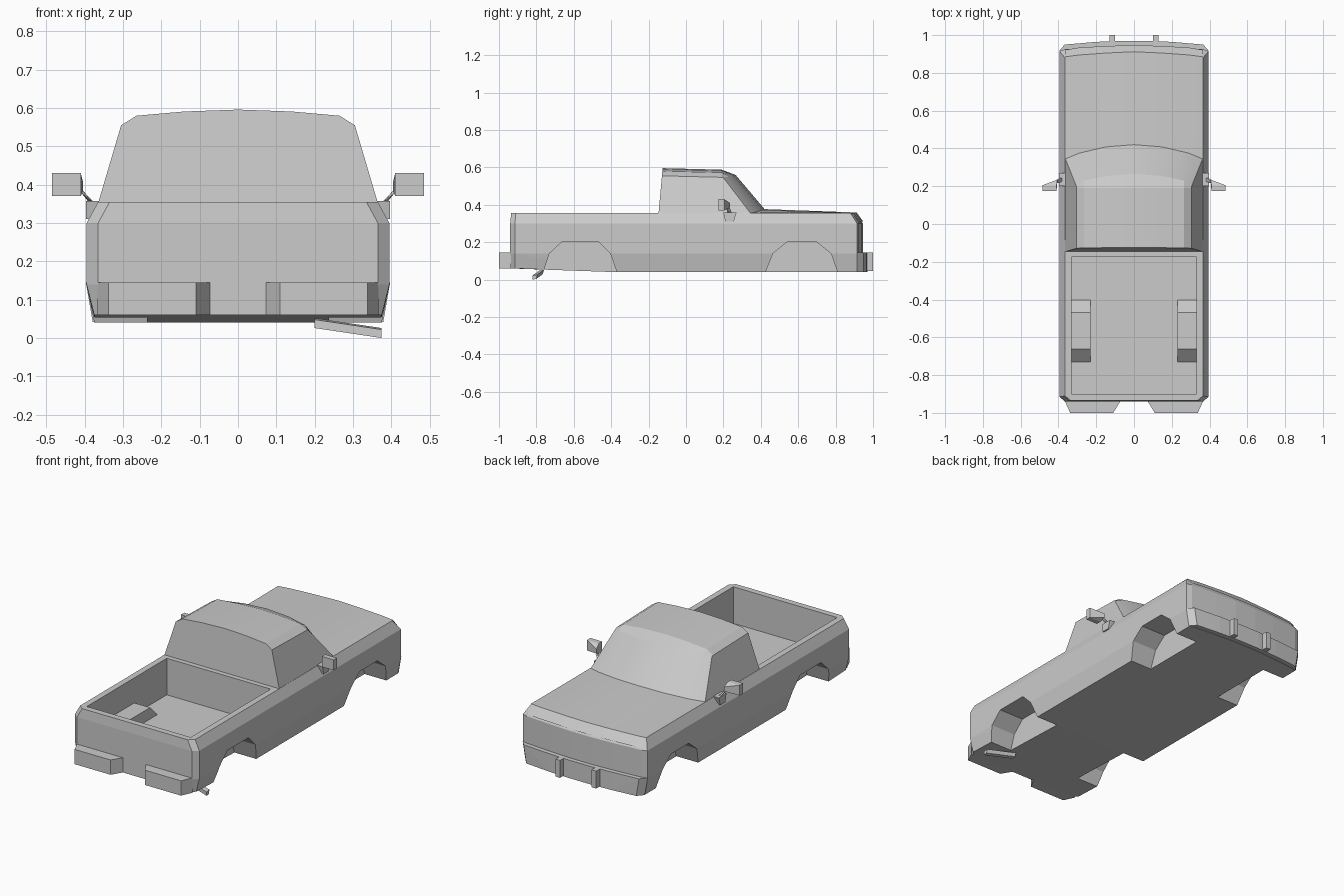
import bpy, bmesh, math

cube = bpy.data.objects.get("Cube")
if cube:
    bpy.data.objects.remove(cube)

paint = bpy.data.materials.new("plain grey")
paint.use_nodes = True
grey = (0.6, 0.6, 0.6, 1)
paint.diffuse_color = grey
paint.node_tree.nodes["Principled BSDF"].inputs["Base Color"].default_value = grey


def finish(name, bm):
    bmesh.ops.recalc_face_normals(bm, faces=bm.faces)
    mesh = bpy.data.meshes.new(name)
    bm.to_mesh(mesh)
    bm.free()
    mesh.materials.append(paint)
    obj = bpy.data.objects.new(name, mesh)
    bpy.context.collection.objects.link(obj)
    return obj


def hull(name, points):
    """Convex solid around the points, with flat regions merged."""
    bm = bmesh.new()
    for p in points:
        bm.verts.new(p)
    bmesh.ops.convex_hull(bm, input=bm.verts)
    bmesh.ops.delete(bm, geom=[v for v in bm.verts if not v.link_faces], context='VERTS')
    bmesh.ops.dissolve_limit(bm, angle_limit=0.01, verts=bm.verts, edges=bm.edges)
    return finish(name, bm)


def box(name, xs, ys, zs):
    return hull(name, [(x, y, z) for x in xs for y in ys for z in zs])


def prism(name, profile, xs):
    """Side profile of (y, z) stretched between two x values."""
    return hull(name, [(x, y, z) for x in xs for y, z in profile])


def combine(target, tool, operation):
    mod = target.modifiers.new(operation, 'BOOLEAN')
    mod.operation = operation
    mod.solver = 'EXACT'
    mod.object = tool
    bpy.context.view_layer.objects.active = target
    bpy.ops.object.modifier_apply(modifier=mod.name)
    bpy.data.objects.remove(tool)


def both(points):
    return [(s * x, y, z) for s in (1, -1) for x, y, z in points]


def smooth(obj, degrees):
    bpy.ops.object.select_all(action='DESELECT')
    obj.select_set(True)
    bpy.context.view_layer.objects.active = obj
    bpy.ops.object.shade_smooth_by_angle(angle=math.radians(degrees))


# Lower body: stacked outlines of height, half width, rear and front
points = []
for z, w, rear, front in ((0.04, 0.375, -0.94, 0.925), (0.14, 0.395, -0.94, 0.925),
                          (0.30, 0.395, -0.94, 0.925), (0.355, 0.365, -0.935, 0.89)):
    low = 0.06 if z < 0.1 else z
    points += both([(w - 0.03, rear, low), (w, rear + 0.025, low), (w, -0.37, z),
                    (w, front - 0.01, z), (w - 0.03, front, z),
                    (0.2, front + 0.013, z), (0.07, front + 0.02, z)])
body = hull("body", points)

# Cargo bed, wheel boxes inside it, and wheel wells
rear_arch = [(-0.77, 0.0), (-0.76, 0.05), (-0.73, 0.14), (-0.66, 0.205),
             (-0.47, 0.205), (-0.405, 0.14), (-0.37, 0.04), (-0.36, 0.0)]
front_arch = [(0.41, 0.0), (0.425, 0.04), (0.465, 0.14), (0.54, 0.2),
              (0.70, 0.2), (0.775, 0.14), (0.81, 0.04), (0.82, 0.0)]
combine(body, box("bed_cutter", (-0.33, 0.33), (-0.9, -0.175), (0.145, 0.5)), 'DIFFERENCE')
wheel_box = [(y * 1.01 + 0.0056, z + 0.006) for y, z in rear_arch[2:6]]
wheel_box += [(-0.73, 0.1), (-0.405, 0.1)]
for side in (1, -1):
    combine(body, prism("wheel_box", wheel_box, (side * 0.23, side * 0.345)), 'UNION')
    for arch in (rear_arch, front_arch):
        combine(body, prism("well_cutter", arch, (side * 0.237, side * 0.5)), 'DIFFERENCE')


def grid(name, rows, side_rows=False):
    """Surface through mirrored rows of points, given from the edge to the middle."""
    bm = bmesh.new()
    lines = []
    for row in rows:
        full = row + [(-x, y, z) for x, y, z in reversed(row[:-1])]
        lines.append([bm.verts.new(p) for p in full])
    for a, b in zip(lines, lines[1:]):
        for i in range(len(a) - 1):
            bm.faces.new((a[i], a[i + 1], b[i + 1], b[i]))
    if side_rows:
        for end in (0, -1):
            bm.faces.new([line[end] for line in lines])
    return finish(name, bm)


# Cab: back base, back roof edge, front roof edge, windscreen top and base
roof = [(0.305, 0.555), (0.265, 0.58), (0.14, 0.591), (0, 0.596)]
screen_base = [(0.363, 0.345, 0.355), (0.29, 0.375, 0.362), (0.15, 0.408, 0.372), (0, 0.42, 0.377)]
cab = grid("cab", [
    [(x, -0.147, 0.352) for x in (0.365, 0.3, 0.15, 0)],
    [(x, -0.147 + (z - 0.352) * 0.09, z) for x, z in roof],
    [(x, 0.19, z - 0.008) for x, z in roof],
    [(0.305, 0.2, 0.545), (0.265, 0.23, 0.55), (0.14, 0.255, 0.557), (0, 0.265, 0.56)],
    screen_base], True)
smooth(cab, 15)

# Gently crowned hood
hood = grid("hood", [
    screen_base,
    [(0.365, 0.885, 0.356), (0.29, 0.895, 0.357), (0.15, 0.905, 0.358), (0, 0.912, 0.359)],
    [(0.365, 0.922, 0.312), (0.29, 0.934, 0.312), (0.15, 0.942, 0.312), (0, 0.947, 0.312)]])
smooth(hood, 15)

# Front bumper with two upright guards
hull("front_bumper", both([(x - inset * (x > 0.3), y, z)
                           for z, inset in ((0.042, 0.018), (0.145, 0))
                           for x, y in ((0.397, 0.915), (0.367, 0.95), (0.2, 0.964), (0.07, 0.97))]))

# Parts repeated on each side
for side, label in ((1, "left"), (-1, "right")):
    box(label + "_bumper_guard", (side * 0.1, side * 0.13), (0.95, 1.0), (0.045, 0.145))
    hull(label + "_rear_bumper", [(side * x, y, z) for z in (0.06, 0.145)
         for x, y in ((0.367, -0.935), (0.338, -1.0), (0.11, -1.0), (0.07, -0.935))])
    prism(label + "_mirror_mount", [(0.2, 0.358), (0.27, 0.358), (0.255, 0.31), (0.21, 0.31)],
          (side * 0.36, side * 0.397))
    head = [(x, y, z) for x in (0.41, 0.485) for y in (0.175, 0.205) for z in (0.37, 0.43)]
    head += [(0.405, 0.235, 0.385), (0.405, 0.235, 0.41)]
    hull(label + "_mirror", [(side * x, y, z) for x, y, z in head])
    arm = [(0.38, 0.225, 0.355), (0.39, 0.245, 0.355), (0.38, 0.245, 0.358),
           (0.41, 0.215, 0.38), (0.41, 0.235, 0.38), (0.41, 0.225, 0.39)]
    hull(label + "_mirror_arm", [(side * x, y, z) for x, y, z in arm])

# Slanted tailpipe under the left side
hull("tailpipe", [(x, y + dy, z + dz)
                  for x, y, z in ((0.375, -0.82, 0.0), (0.2, -0.785, 0.026))
                  for dy, dz in ((0, 0), (0.02, 0.004), (0, 0.022), (0.025, 0.026))])
